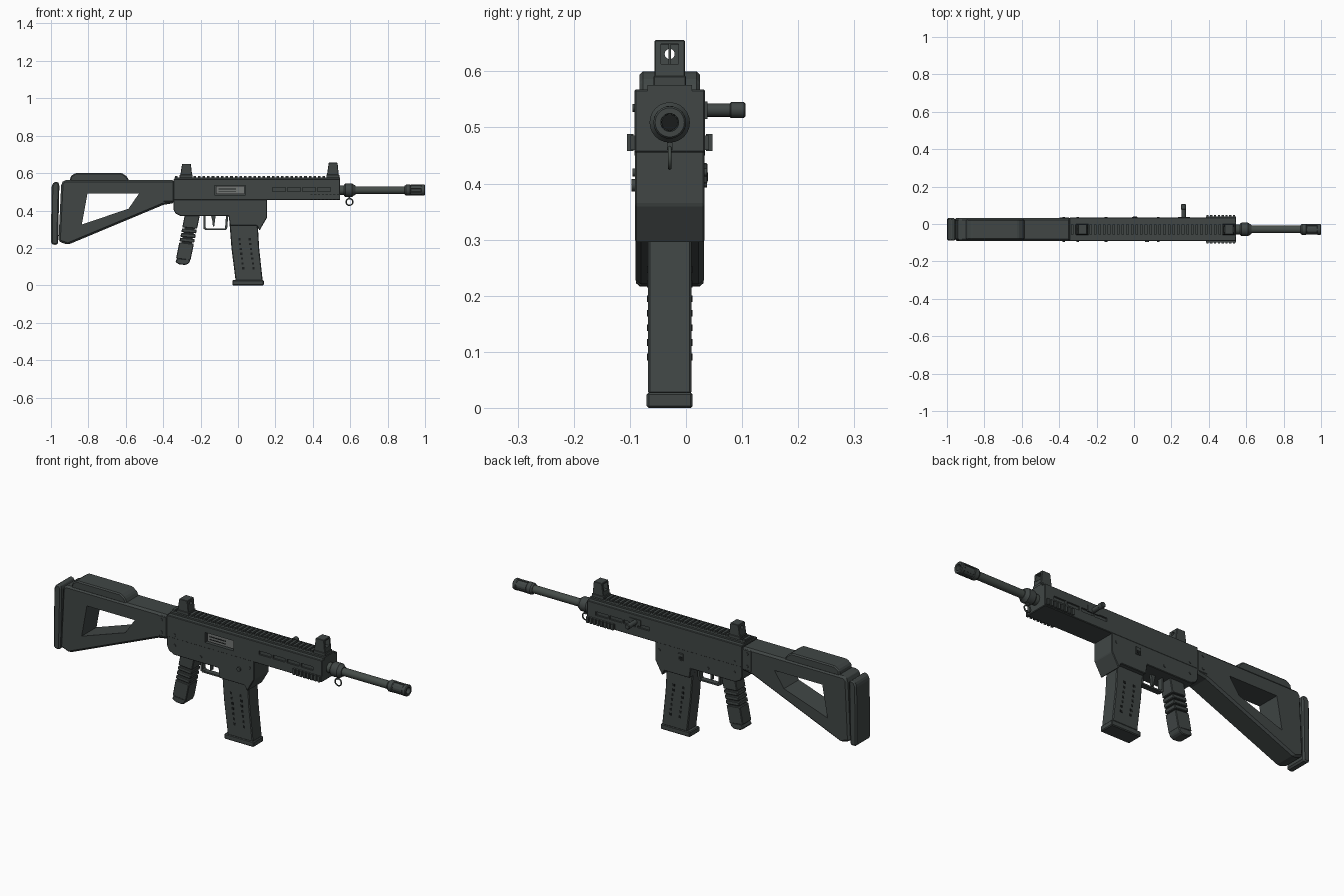
import bpy, bmesh, math
from mathutils import Matrix, Vector

CY = -0.029  # centre plane of the body


def material(name, r, g, b):
    m = bpy.data.materials.new(name)
    m.diffuse_color = (r, g, b, 1)
    return m


BODY = material("dark grey green", 0.052, 0.062, 0.060)
STEEL = material("barrel grey", 0.060, 0.073, 0.066)
BOLT = material("light steel", 0.17, 0.18, 0.175)
BLACK = material("black", 0.010, 0.012, 0.012)


def finish(name, bm, mat, bevel=0.0):
    bmesh.ops.recalc_face_normals(bm, faces=bm.faces)
    me = bpy.data.meshes.new(name)
    bm.to_mesh(me)
    bm.free()
    me.materials.append(mat)
    ob = bpy.data.objects.new(name, me)
    bpy.context.collection.objects.link(ob)
    if bevel:
        mod = ob.modifiers.new("edge", "BEVEL")
        mod.width, mod.segments = bevel, 1
        mod.limit_method, mod.angle_limit = "ANGLE", math.radians(25)
    return ob


def prism(name, pts, half, mat=BODY, bevel=0.0, cy=CY):
    """Side profile in x,z pushed out to both sides of cy."""
    bm = bmesh.new()
    a = [bm.verts.new((x, cy - half, z)) for x, z in pts]
    b = [bm.verts.new((x, cy + half, z)) for x, z in pts]
    bm.faces.new(a)
    bm.faces.new(b[::-1])
    for i in range(len(pts)):
        j = (i + 1) % len(pts)
        bm.faces.new((a[j], a[i], b[i], b[j]))
    return finish(name, bm, mat, bevel)


def box(name, x0, x1, z0, z1, half, mat=BODY, bevel=0.0, cy=CY):
    return prism(name, [(x0, z0), (x1, z0), (x1, z1), (x0, z1)], half, mat, bevel, cy)


def lathe(name, profile, origin, axis, mat=BODY, n=24):
    """Profile of (distance, radius) turned round an axis."""
    bm = bmesh.new()
    rot = Vector((0, 0, 1)).rotation_difference(Vector(axis)).to_matrix()
    rings = [[bm.verts.new(Vector(origin) + rot @ Vector((r * math.cos(t), r * math.sin(t), d)))
              for t in (2 * math.pi * k / n for k in range(n))] for d, r in profile]
    for p, q in zip(rings, rings[1:]):
        for k in range(n):
            bm.faces.new((p[k], p[(k + 1) % n], q[(k + 1) % n], q[k]))
    bm.faces.new(rings[0])
    bm.faces.new(rings[-1])
    ob = finish(name, bm, mat)
    bpy.context.view_layer.objects.active = ob
    ob.select_set(True)
    bpy.ops.object.shade_smooth_by_angle(angle=math.radians(35))
    ob.select_set(False)
    return ob


def cut(ob, cutter):
    mod = ob.modifiers.new("cut", "BOOLEAN")
    mod.object, mod.operation, mod.solver = cutter, "DIFFERENCE", "EXACT"
    cutter.hide_render = True
    cutter.hide_set(True)


# Stock with triangular opening, cheek rest, butt pad, hinge
stock = prism("stock", [(-0.96, 0.235), (-0.91, 0.217), (-0.40, 0.43), (-0.34, 0.44), (-0.34, 0.563),
                        (-0.93, 0.563), (-0.945, 0.545)], 0.061, BODY, 0.010)
cut(stock, prism("stock_opening_cutter", [(-0.805, 0.49), (-0.835, 0.325), (-0.585, 0.41), (-0.53, 0.49)], 0.2))
prism("cheek_rest", [(-0.90, 0.555), (-0.58, 0.555), (-0.595, 0.583), (-0.62, 0.60), (-0.87, 0.60),
                     (-0.895, 0.583)], 0.054, BODY, 0.006)
prism("butt_pad", [(-1.0, 0.225), (-0.985, 0.215), (-0.962, 0.22), (-0.955, 0.54), (-0.965, 0.555),
                   (-0.985, 0.552), (-0.997, 0.53)], 0.060, BODY, 0.007)
box("stock_hinge", -0.40, -0.345, 0.448, 0.555, 0.063, BODY, 0.003)

# Receiver, handguard and magazine well
upper = box("upper_receiver", -0.345, 0.546, 0.455, 0.568, 0.063, BODY, 0.003)
lower = prism("lower_receiver", [(-0.345, 0.46), (-0.345, 0.405), (-0.335, 0.385), (-0.305, 0.37),
                                 (-0.05, 0.37), (-0.043, 0.32), (0.10, 0.32), (0.115, 0.293),
                                 (0.155, 0.362), (0.155, 0.46)], 0.062, BODY, 0.003)
cut(upper, box("port_cutter", -0.125, 0.04, 0.483, 0.535, 0.02, cy=CY - 0.065))
box("port_bolt", -0.117, 0.034, 0.488, 0.530, 0.004, BOLT, cy=CY - 0.050)
box("bolt_groove", -0.105, -0.01, 0.513, 0.518, 0.003, BLACK, cy=CY - 0.0525)
box("bolt_groove_low", -0.105, -0.01, 0.499, 0.503, 0.003, BLACK, cy=CY - 0.0525)

# Handguard vents on both sides
for i in range(4):
    x = 0.185 + i * 0.08
    for s in (-1, 1):
        cut(upper, box("vent_cutter", x, x + 0.07, 0.503, 0.522, 0.012, cy=CY + s * 0.066))

# Lower side rails with teeth
for s in (-1, 1):
    box("side_rail", 0.385, 0.546, 0.46, 0.486, 0.004, cy=CY + s * 0.066)
    for i in range(8):
        x = 0.387 + i * 0.0203
        box("side_rail_tooth", x, x + 0.012, 0.458, 0.488, 0.006, cy=CY + s * 0.0705)

# Top rail
box("top_rail", -0.34, 0.546, 0.565, 0.576, 0.040)
for i in range(36):
    x = -0.338 + i * 0.0247
    box("top_rail_tooth", x, x + 0.014, 0.574, 0.585, 0.027)


# Sights
def sight(name, x, top):
    box(name + "_base", x - 0.035, x + 0.035, 0.572, 0.592, 0.029, BODY, 0.002)
    return prism(name, [(x - 0.032, 0.585), (x + 0.032, 0.585), (x + 0.025, top), (x - 0.022, top)],
                 0.027, BODY, 0.002)


rear = sight("rear_sight", -0.277, 0.650)
cut(rear, lathe("aperture_cutter", [(-0.1, 0.009), (0.1, 0.009)], (-0.277, CY, 0.631), (1, 0, 0)))
front = sight("front_sight", 0.507, 0.656)
cut(front, box("front_sight_cutter", 0.4, 0.6, 0.613, 0.649, 0.016))
box("front_sight_post", 0.503, 0.511, 0.61, 0.65, 0.002)

# Magazine with dimple rows and floor plate
box("magazine_plate", -0.03, 0.138, 0.0, 0.028, 0.041, BODY, 0.004)
prism("magazine", [(-0.013, 0.025), (0.132, 0.025), (0.113, 0.20), (0.105, 0.34), (-0.046, 0.34),
                   (-0.035, 0.20)], 0.039, BODY, 0.004)
for s in (-1, 1):
    for row in range(7):
        z = 0.085 + row * 0.026
        for col in (0.028, 0.083):
            x = col - (z - 0.085) * 0.13
            box("magazine_slot", x - 0.006, x + 0.006, z, z + 0.012, 0.001, BLACK, cy=CY + s * 0.0393)

# Grip in stacked bands round a slim core
TOP_B, TOP_F, LOW_B, LOW_F = [Vector(p) for p in ((-0.283, 0.385), (-0.203, 0.38), (-0.335, 0.125), (-0.258, 0.115))]


def grip_band(name, t0, t1, half, inset=0.0, bevel=0.006):
    pts = [TOP_B.lerp(LOW_B, t0), TOP_F.lerp(LOW_F, t0), TOP_F.lerp(LOW_F, t1), TOP_B.lerp(LOW_B, t1)]
    off = (inset, -inset, -inset, inset)
    return prism(name, [(p.x + o, p.y) for p, o in zip(pts, off)], half, BODY, bevel)


for t0, t1 in ((0.0, 0.29), (0.31, 0.385), (0.405, 0.48), (0.50, 0.575), (0.595, 0.93)):
    grip_band("grip_band", t0, t1, 0.036, 0.0, 0.003)
grip_band("grip_core", 0.02, 0.9, 0.026, 0.012, 0)
prism("grip_cap", [(-0.325, 0.145), (-0.253, 0.14), (-0.262, 0.118), (-0.28, 0.109), (-0.315, 0.112),
                   (-0.335, 0.125)], 0.036, BODY, 0.004)

# Trigger and guard
box("guard_bottom", -0.175, -0.065, 0.296, 0.304, 0.014)
box("guard_back", -0.184, -0.175, 0.30, 0.375, 0.014)
prism("guard_front", [(-0.07, 0.296), (-0.058, 0.302), (-0.052, 0.375), (-0.064, 0.375)], 0.014)
prism("guard_corner", [(-0.184, 0.305), (-0.175, 0.296), (-0.168, 0.304), (-0.175, 0.311)], 0.014)
prism("trigger", [(-0.145, 0.375), (-0.118, 0.375), (-0.124, 0.345), (-0.125, 0.318), (-0.134, 0.313),
                  (-0.137, 0.345)], 0.007)

# Barrel, collar and muzzle
lathe("barrel", [(0, 0.020), (0.36, 0.020)], (0.54, CY, 0.509), (1, 0, 0), STEEL)
lathe("barrel_root", [(0, 0.026), (0.03, 0.026)], (0.54, CY, 0.509), (1, 0, 0), STEEL)
lathe("barrel_collar", [(0, 0.031), (0.006, 0.036), (0.042, 0.036), (0.05, 0.030), (0.06, 0.024)],
      (0.568, CY, 0.509), (1, 0, 0))
lathe("muzzle", [(0, 0.023), (0.008, 0.029), (0.03, 0.029), (0.034, 0.026), (0.088, 0.026), (0.092, 0.029),
                 (0.106, 0.029), (0.110, 0.026), (0.110, 0.016), (0.07, 0.015)], (0.89, CY, 0.509), (1, 0, 0))
lathe("bore", [(0, 0.0145), (0.02, 0.0145)], (0.955, CY, 0.509), (1, 0, 0), BLACK)
for k in range(6):
    a = math.pi / 3 * k
    rib = box("muzzle_rib", 0.922, 0.984, 0.024, 0.029, 0.006, cy=0)
    rib.data.transform(Matrix.Translation((0, CY, 0.509)) @ Matrix.Rotation(a, 4, "X"))

# Sling ring under the collar
bpy.ops.mesh.primitive_torus_add(major_segments=20, minor_segments=8, major_radius=0.018, minor_radius=0.0035,
                                 location=(0.596, CY, 0.446), rotation=(math.pi / 2, 0, 0))
ring = bpy.context.object
ring.name = "sling_ring"
ring.data.materials.append(STEEL)
bpy.ops.object.shade_smooth()
ring.select_set(False)
box("sling_tab", 0.592, 0.600, 0.46, 0.48, 0.005)

# Charging handle on the far side
lathe("charging_handle", [(0, 0.012), (0.045, 0.012), (0.047, 0.014), (0.070, 0.014), (0.073, 0.011)],
      (0.265, 0.033, 0.531), (0, 1, 0), BODY, 16)
box("handle_plate", 0.235, 0.30, 0.515, 0.546, 0.003, cy=0.035)

# Pins and small controls
for x, z in ((-0.30, 0.475), (-0.375, 0.535), (-0.375, 0.47), (-0.15, 0.40), (-0.30, 0.42), (0.13, 0.42)):
    for s in (-1, 1):
        lathe("pin", [(0, 0.007), (0.066, 0.007)], (x, CY, z), (0, s, 0), BODY, 12)
lathe("selector_knob", [(0, 0.011), (0.068, 0.011)], (0.07, CY, 0.397), (0, -1, 0), BODY, 16)
box("release_lever", -0.01, 0.02, 0.40, 0.437, 0.004, BODY, 0.002, cy=0.034)
box("release_slot", -0.006, 0.016, 0.405, 0.42, 0.0008, BLACK, cy=0.0382)
